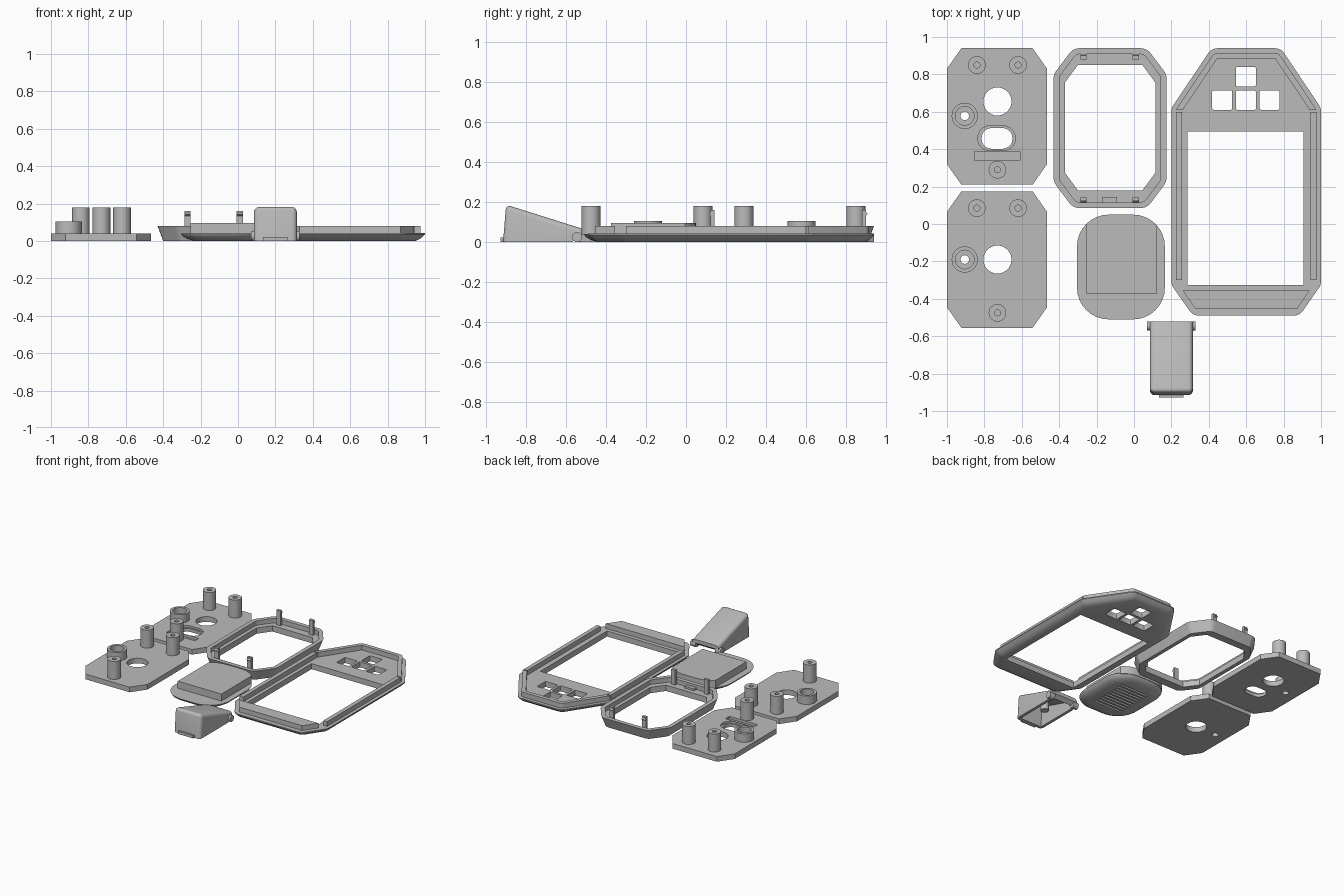
import bpy, bmesh, math
from mathutils import Vector

if "Cube" in bpy.data.objects:
    bpy.data.objects.remove(bpy.data.objects["Cube"])

grey = bpy.data.materials.new("plain_grey")
grey.diffuse_color = (0.5, 0.5, 0.5, 1)
grey.use_nodes = True
grey.node_tree.nodes["Principled BSDF"].inputs["Base Color"].default_value = grey.diffuse_color


def loft(name, layers, axis="z"):
    """Closed solid through stacked loops [(points, level), ...]."""
    bm = bmesh.new()
    rows = []
    for pts, c in layers:
        rows.append([bm.verts.new((a, b, c) if axis == "z" else (c, a, b)) for a, b in pts])
    n = len(rows[0])
    for lo, hi in zip(rows, rows[1:]):
        for i in range(n):
            j = (i + 1) % n
            bm.faces.new((lo[i], lo[j], hi[j], hi[i]))
    bm.faces.new(rows[0][::-1])
    bm.faces.new(rows[-1])
    bmesh.ops.recalc_face_normals(bm, faces=bm.faces)
    me = bpy.data.meshes.new(name)
    bm.to_mesh(me)
    bm.free()
    me.materials.append(grey)
    ob = bpy.data.objects.new(name, me)
    bpy.context.collection.objects.link(ob)
    return ob


def prism(name, pts, z0, z1, axis="z"):
    return loft(name, [(pts, z0), (pts, z1)], axis)


def rect(x0, x1, y0, y1):
    return [(x0, y0), (x1, y0), (x1, y1), (x0, y1)]


def box(name, x0, x1, y0, y1, z0, z1):
    return prism(name, rect(x0, x1, y0, y1), z0, z1)


def circle(x, y, r, n=32):
    return [(x + r * math.cos(math.tau * i / n), y + r * math.sin(math.tau * i / n)) for i in range(n)]


def octagon(x0, x1, y0, y1, cx, cy0, cy1, cx1=None):
    """Rectangle with cut corners: cx, cy0 at the bottom and cx1, cy1 at the top."""
    t = cx if cx1 is None else cx1
    return [(x0 + cx, y0), (x1 - cx, y0), (x1, y0 + cy0), (x1, y1 - cy1),
            (x1 - t, y1), (x0 + t, y1), (x0, y1 - cy1), (x0, y0 + cy0)]


def inset(pts, d):
    """Move every edge of a counter-clockwise convex polygon inward by d."""
    out = []
    for i, p in enumerate(pts):
        a, b, c = Vector(pts[i - 1]), Vector(p), Vector(pts[(i + 1) % len(pts)])
        u, v = (b - a).normalized(), (c - b).normalized()
        n1, n2 = Vector((-u.y, u.x)), Vector((-v.y, v.x))
        out.append(tuple(b + (n1 + n2) * (d / (1 + n1.dot(n2)))))
    return out


def fillet(pts, r, steps=5):
    """Round each corner with an arc of radius r."""
    out = []
    for i, p in enumerate(pts):
        a, b, c = Vector(pts[i - 1]), Vector(p), Vector(pts[(i + 1) % len(pts)])
        u, v = (b - a).normalized(), (c - b).normalized()
        turn = u.angle(v)
        start = b - u * (r * math.tan(turn / 2))
        centre = start + Vector((-u.y, u.x)) * r
        a0 = math.atan2(start.y - centre.y, start.x - centre.x)
        for k in range(steps + 1):
            t = a0 + turn * k / steps
            out.append((centre.x + r * math.cos(t), centre.y + r * math.sin(t)))
    return out


def cut(ob, *cutters, op="DIFFERENCE"):
    for c in cutters:
        m = ob.modifiers.new("cut", "BOOLEAN")
        m.operation, m.solver, m.object = op, "EXACT", c
    bpy.context.view_layer.update()
    me = bpy.data.meshes.new_from_object(ob.evaluated_get(bpy.context.evaluated_depsgraph_get()))
    ob.modifiers.clear()
    ob.data = me
    for c in cutters:
        bpy.data.objects.remove(c)
    return ob


def hole(x, y, r, z0=-0.1, z1=0.3):
    return prism("cutter", circle(x, y, r), z0, z1)


# Two mounting plates with screw posts and a ring collar
def mounting_plate(tag, y0, hole_y, extra):
    y1 = y0 + 0.73
    plate = prism(tag + "_plate", octagon(-1, -0.465, y0, y1, 0.077, 0.11, 0.11), 0, 0.04)
    cut(plate, hole(-0.73, hole_y, 0.075), hole(-0.905, hole_y - extra, 0.023))
    for i, (x, y) in enumerate([(-0.84, y1 - 0.09), (-0.62, y1 - 0.09), (-0.73, y0 + 0.08)]):
        post = prism(f"{tag}_post_{i}", circle(x, y, 0.047), 0.03, 0.18)
        cut(post, hole(x, y, 0.016, 0.06))
    collar = prism(tag + "_collar", circle(-0.905, hole_y - extra, 0.07), 0.03, 0.105)
    cut(collar, hole(-0.905, hole_y - extra, 0.05))
    return plate


upper = mounting_plate("upper", 0.21, 0.655, 0.077)
mounting_plate("lower", -0.555, -0.19, 0)
# Oval slot with a stepped edge, and a shallow groove beside it
cut(upper,
    prism("cutter", fillet(rect(-0.835, -0.635, 0.392, 0.525), 0.064), 0.025, 0.1),
    prism("cutter", fillet(rect(-0.815, -0.65, 0.402, 0.513), 0.053), -0.1, 0.1),
    box("cutter", -0.853, -0.61, 0.34, 0.388, 0.02, 0.1))

# Flared bezel ring with an inner ledge and clips
outline = octagon(-0.43, 0.174, 0.085, 0.94, 0.105, 0.14, 0.14)
bezel = loft("bezel_ring", [(fillet(inset(outline, 0.03), 0.05), 0), (fillet(outline, 0.07), 0.08)])
opening = octagon(-0.37, 0.115, 0.18, 0.85, 0.07, 0.095, 0.095)
cut(bezel, prism("cutter", fillet(inset(outline, 0.032), 0.04), 0.045, 0.2),
    prism("cutter", opening, -0.1, 0.2))
for x in (-0.27, 0.01):
    for y, s in ((0.89, 1), (0.133, -1)):
        box("bezel_clip", x - 0.017, x + 0.017, y - 0.01, y + 0.01, 0.03, 0.16)
        hook = [(y, 0.125), (y + s * 0.02, 0.14), (y, 0.16)]
        prism("clip_hook", hook, x - 0.017, x + 0.017, "x")
box("bezel_tab", -0.17, -0.09, 0.112, 0.145, 0.03, 0.06)

# Screen frame with bevelled underside, window and four button holes
shape = octagon(0.2, 1.0, -0.49, 0.94, 0.115, 0.165, 0.32, 0.215)
frame = loft("screen_frame", [(fillet(inset(shape, 0.05), 0.03), 0), (fillet(inset(shape, 0.02), 0.05), 0.015),
                              (fillet(shape, 0.06), 0.035), (fillet(shape, 0.06), 0.043)])
buttons = [(0.545, 0.735), (0.418, 0.61), (0.545, 0.61), (0.672, 0.61)]
cut(frame, box("cutter", 0.285, 0.905, -0.325, 0.495, -0.1, 0.2),
    *[prism("cutter", fillet(rect(x, x + 0.107, y, y + 0.105), 0.008, 2), -0.1, 0.2) for x, y in buttons])

# Raised lips on the frame: top band, side ribs, bottom block
lip = prism("frame_top_lip", fillet(inset(shape, 0.025), 0.04), 0.035, 0.08)
cut(lip, prism("cutter", inset(shape, 0.056), -0.1, 0.2), box("cutter", 0, 1.2, -0.8, 0.61, -0.1, 0.2))
for x in (0.225, 0.943):
    box("frame_side_rib", x, x + 0.032, -0.3, 0.6, 0.035, 0.08)
prism("frame_bottom_block", [(0.33, -0.455), (0.87, -0.455), (0.94, -0.355), (0.26, -0.355)], 0.035, 0.08)

# Speaker cover: dished pad, raised box, slotted underside
pad_shape = rect(-0.305, 0.165, -0.51, 0.05)
pad = loft("speaker_pad", [(fillet(inset(pad_shape, d), 0.17 - d, 8), z)
                           for d, z in ((0.075, 0), (0.035, 0.01), (0.008, 0.026), (0, 0.04))])
slots = []
for i in range(10):
    y = -0.375 + 0.032 * i
    slots.append(box("cutter", -0.19, 0.05, y, y + 0.016, -0.1, 0.018))
cut(pad, *slots)
raised = prism("speaker_box", fillet(pad_shape, 0.17, 8), 0.035, 0.095)
cut(raised, box("cutter", -0.255, 0.12, -0.375, 0.2, 0, 0.2), op="INTERSECT")

# Hollow wedge clip with hinge pins and a front latch
wedge = prism("wedge_clip", [(-0.915, 0), (-0.9, 0.187), (-0.522, 0.068), (-0.522, 0.04), (-0.57, 0)],
              0.085, 0.315, "x")
bm = bmesh.new()
bm.from_mesh(wedge.data)
edges = [e for e in bm.edges if max(v.co.z for v in e.verts) > 0.1]
bmesh.ops.bevel(bm, geom=edges, offset=0.025, segments=4, profile=0.5, affect="EDGES")
bm.to_mesh(wedge.data)
bm.free()
cut(wedge, prism("cutter", [(-0.895, -0.05), (-0.88, 0.155), (-0.55, 0.055), (-0.55, -0.05)],
                 0.107, 0.293, "x"))
for x in (0.07, 0.285):
    prism("hinge_pin", circle(-0.545, 0.025, 0.025, 24), x, x + 0.045, "x")
prism("wedge_post", circle(0.2, -0.74, 0.03, 24), 0.03, 0.125)
box("wedge_latch", 0.135, 0.265, -0.928, -0.9, 0, 0.022)

# Smooth round surfaces, keep edges crisp
bpy.ops.object.select_all(action="SELECT")
bpy.context.view_layer.objects.active = frame
bpy.ops.object.shade_smooth_by_angle(angle=math.radians(30))
